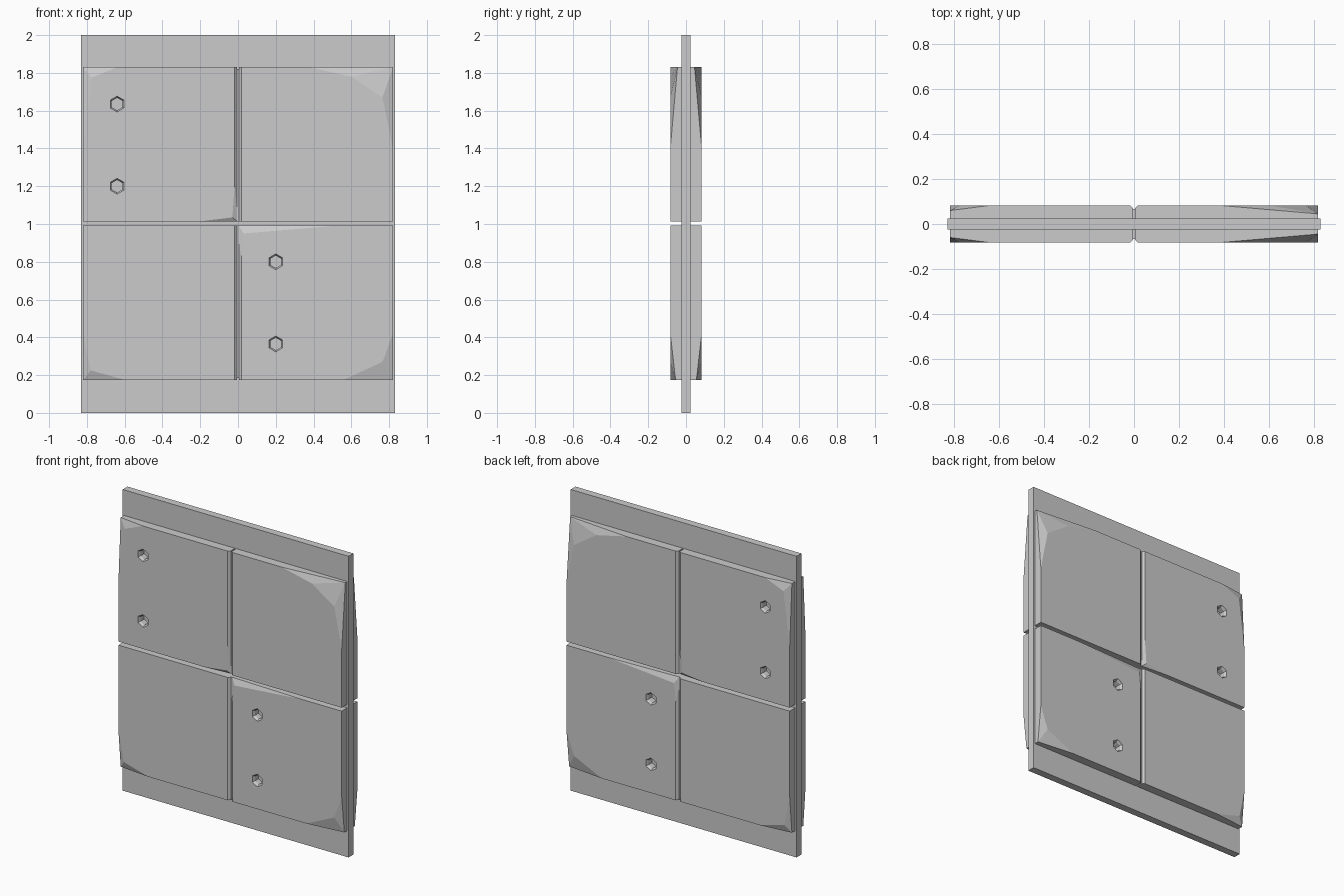
import bpy, bmesh
from math import sin, cos, pi
from mathutils import Vector

if "Cube" in bpy.data.objects:
    bpy.data.objects.remove(bpy.data.objects["Cube"])

FACE, BASE = -0.083, -0.02      # outer face and embedded back of the panels
X, ZB, ZT = 0.82, 0.175, 1.83   # panel field limits


def finish(name, bm):
    bmesh.ops.recalc_face_normals(bm, faces=bm.faces[:])
    me = bpy.data.meshes.new(name)
    bm.to_mesh(me)
    bm.free()
    ob = bpy.data.objects.new(name, me)
    bpy.context.collection.objects.link(ob)
    return ob


def box(x0, x1, y0, y1, z0, z1):
    bm = bmesh.new()
    bmesh.ops.create_cube(bm, size=1)
    for v in bm.verts:
        v.co = (x1 if v.co.x > 0 else x0,
                y1 if v.co.y > 0 else y0,
                z1 if v.co.z > 0 else z0)
    return bm


def slice_off(bm, a, b, c, away):
    """Cut by the plane a-b-c and remove the side holding the point away."""
    n = (b - a).cross(c - a).normalized()
    if n.dot(away - a) < 0:
        n = -n
    geom = bm.verts[:] + bm.edges[:] + bm.faces[:]
    cut = bmesh.ops.bisect_plane(bm, geom=geom, dist=1e-5, plane_co=a,
                                 plane_no=n, clear_outer=True)["geom_cut"]
    edges = [e for e in cut if isinstance(e, bmesh.types.BMEdge) and e.is_boundary]
    if edges:
        bmesh.ops.edgeloop_fill(bm, edges=edges)


def chip(bm, corner, depth, outline):
    """Worn corner: facets fan from the outline on the face to a sunken corner."""
    low = Vector((corner[0], -depth, corner[1]))
    top = Vector((corner[0], FACE, corner[1]))
    pts = [Vector((x, FACE, z)) for x, z in outline]
    for a, b in zip(pts, pts[1:]):
        slice_off(bm, a, b, low, top)


def hex_cutter(name, spots):
    bm = bmesh.new()
    for cx, cz in spots:
        rings = [[bm.verts.new((cx + r * sin(k * pi / 3), y, cz + r * cos(k * pi / 3)))
                  for k in range(6)]
                 for r, y in ((0.044, -0.09), (0.041, -0.08), (0.033, -0.068), (0.033, -0.03))]
        bm.faces.new(rings[0])
        bm.faces.new(rings[-1])
        for p, q in zip(rings, rings[1:]):
            for k in range(6):
                j = (k + 1) % 6
                bm.faces.new((p[k], p[j], q[j], q[k]))
    ob = finish(name, bm)
    ob.hide_render = True
    ob.hide_viewport = True
    return ob


# Central board
finish("core_board", box(-0.83, 0.83, -0.025, 0.025, 0, 2))

# Panels: side, upper or lower, worn corners, bolt holes
G, ZU, ZL = 0.004, 1.014, 0.991
panels = {
    "upper_left_panel": (-1, 1, [
        ((-X, ZT), 0.06, [(-0.64, ZT), (-0.775, 1.775), (-X, 1.42)]),
        ((-G, ZU), 0.068, [(-0.20, ZU), (-0.03, 1.035), (-0.018, 1.2)])],
        [(-0.64, 1.635), (-0.64, 1.2)]),
    "upper_right_panel": (1, 1, [
        ((X, ZT), 0.045, [(0.38, ZT), (0.60, 1.78), (0.765, 1.67), (X, 1.4)])], []),
    "lower_left_panel": (-1, -1, [
        ((-X, ZB), 0.06, [(-0.6, ZB), (-0.78, 0.225), (-X, 0.42)])], []),
    "lower_right_panel": (1, -1, [
        ((X, ZB), 0.055, [(0.56, ZB), (0.765, 0.27), (X, 0.42)]),
        ((G, ZL), 0.065, [(0.018, 0.83), (0.03, 0.95), (0.52, ZL)])],
        [(0.2, 0.8), (0.2, 0.365)]),
}
for name, (sx, sz, chips, holes) in panels.items():
    x0, x1 = sorted((sx * G, sx * X))
    z0, z1 = (ZU, ZT) if sz > 0 else (ZB, ZL)
    bm = box(x0, x1, FACE, BASE, z0, z1)
    # Chamfer along the vertical seam
    slice_off(bm, Vector((sx * 0.018, FACE, 0)), Vector((sx * 0.018, FACE, 1)),
              Vector((sx * G, -0.07, 0)), Vector((0, FACE, 0)))
    for corner, depth, outline in chips:
        chip(bm, corner, depth, outline)
    ob = finish(name, bm)
    # Hexagonal bolt recesses, then the same panel on the back
    if holes:
        mod = ob.modifiers.new("holes", "BOOLEAN")
        mod.operation = "DIFFERENCE"
        mod.solver = "EXACT"
        mod.object = hex_cutter(name + "_hole_cutter", holes)
    mir = ob.modifiers.new("back_copy", "MIRROR")
    mir.use_axis = (False, True, False)
    mir.use_mirror_merge = False

# Seam floor behind the vertical chamfer, front and back
for s, side in ((-1, "front"), (1, "back")):
    y0, y1 = sorted((s * 0.02, s * 0.066))
    for half, z0, z1 in (("upper", ZU, ZT - 0.01), ("lower", ZB + 0.01, ZL)):
        finish(f"{side}_{half}_seam_strip", box(-0.006, 0.006, y0, y1, z0, z1))
